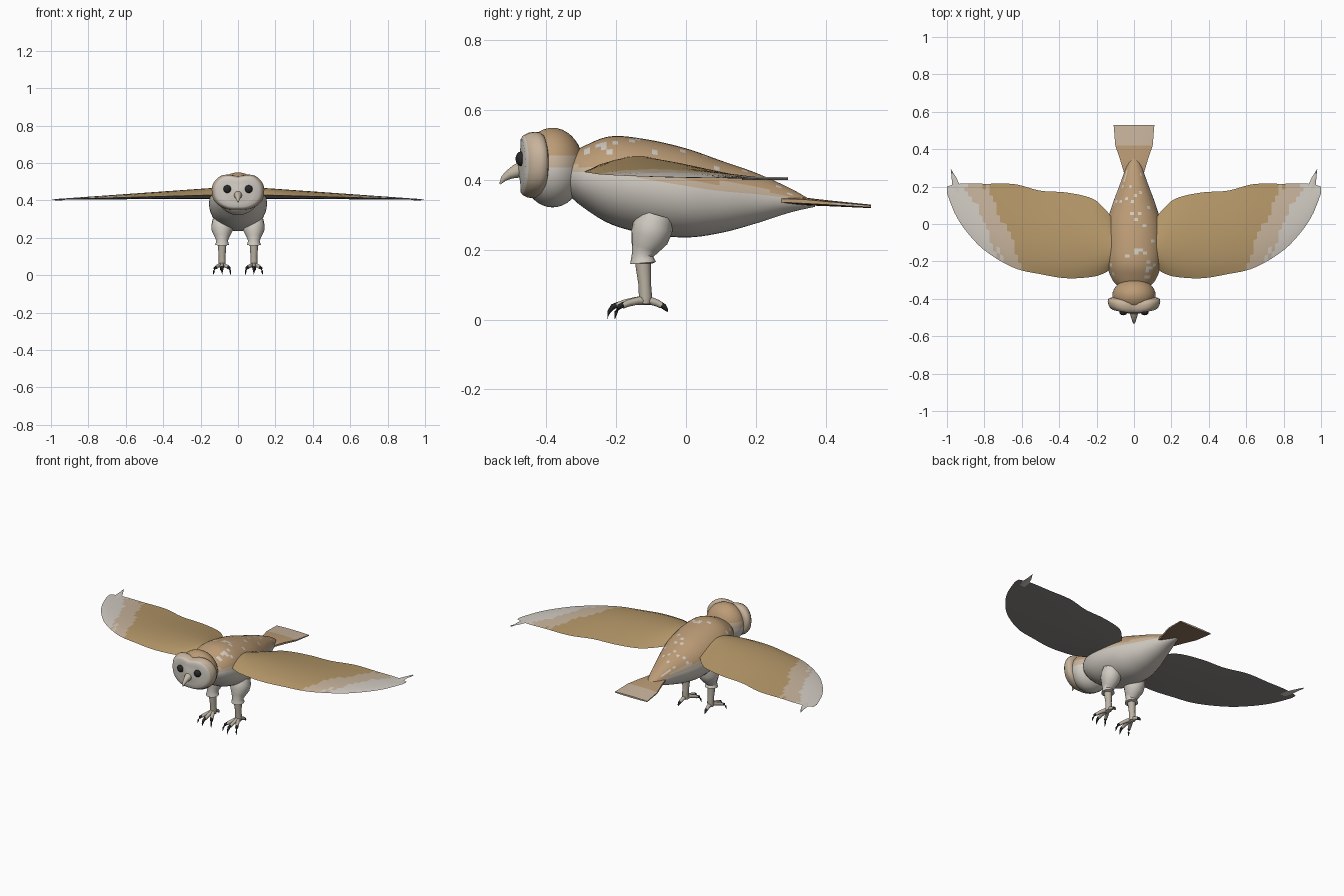
import bpy, bmesh, math, random
from mathutils import Vector

if "Cube" in bpy.data.objects:
    bpy.data.objects.remove(bpy.data.objects["Cube"])

random.seed(4)
COL = {"tan": (.50, .33, .18), "tan_mid": (.57, .45, .33), "cream": (.64, .60, .54),
       "gold": (.46, .31, .14), "grey": (.26, .25, .24), "horn": (.55, .48, .38),
       "black": (.02, .02, .02), "brown": (.28, .18, .11), "leg": (.50, .45, .37)}
MAT = {}
for key, c in COL.items():
    MAT[key] = bpy.data.materials.new(key)
    MAT[key].diffuse_color = (*c, 1)


def curve(table, t):
    """Smooth interpolation of rows (t, a, b, ...)."""
    n = len(table)
    i = max(0, min(n - 2, sum(r[0] <= t for r in table) - 1))
    r0, r1 = table[i], table[i + 1]
    p, q = table[max(i - 1, 0)], table[min(i + 2, n - 1)]
    h = r1[0] - r0[0]
    u = (t - r0[0]) / h
    out = []
    for k in range(1, len(r0)):
        m0 = (r1[k] - p[k]) / (r1[0] - p[0]) * h
        m1 = (q[k] - r0[k]) / (q[0] - r0[0]) * h
        out.append((2*u**3 - 3*u*u + 1) * r0[k] + (u**3 - 2*u*u + u) * m0
                   + (3*u*u - 2*u**3) * r1[k] + (u**3 - u*u) * m1)
    return out


def loft(name, rings, paint, mirror=False, angle=50):
    """Skin closed rings, cap the ends; paint is a colour or a function of a face."""
    bm = bmesh.new()
    vs = [[bm.verts.new(p) for p in ring] for ring in rings]
    n = len(vs[0])
    for a, b in zip(vs, vs[1:]):
        for j in range(n):
            bm.faces.new((a[j], a[(j + 1) % n], b[(j + 1) % n], b[j]))
    bm.faces.new(vs[0])
    bm.faces.new(vs[-1])
    return finish(name, bm, paint, mirror, angle)


def finish(name, bm, paint, mirror=False, angle=50):
    bmesh.ops.recalc_face_normals(bm, faces=bm.faces)
    bm.normal_update()
    used = []
    for f in bm.faces:
        key = paint(f.calc_center_median(), f.normal) if callable(paint) else paint
        if key not in used:
            used.append(key)
        f.material_index = used.index(key)
    me = bpy.data.meshes.new(name)
    bm.to_mesh(me)
    bm.free()
    for key in used:
        me.materials.append(MAT[key])
    ob = bpy.data.objects.new(name, me)
    bpy.context.collection.objects.link(ob)
    bpy.context.view_layer.objects.active = ob
    ob.select_set(True)
    bpy.ops.object.shade_smooth_by_angle(angle=math.radians(angle))
    ob.select_set(False)
    if mirror:
        ob.modifiers.new("mirror", 'MIRROR').use_clip = False
    return ob


def tube(name, path, paint, mirror=False, sides=12):
    """Round tube through rows (x, y, z, radius)."""
    pts = [Vector(p[:3]) for p in path]
    rings = []
    for i, p in enumerate(pts):
        d = (pts[min(i + 1, len(pts) - 1)] - pts[max(i - 1, 0)]).normalized()
        s = d.cross(Vector((0, 0, 1) if abs(d.z) < .9 else (0, 1, 0))).normalized()
        w = d.cross(s)
        rings.append([p + path[i][3] * (s * math.cos(a) + w * math.sin(a))
                      for a in (2 * math.pi * k / sides for k in range(sides))])
    return loft(name, rings, paint, mirror)


def ball(name, loc, size, paint, mirror=False):
    bm = bmesh.new()
    bmesh.ops.create_uvsphere(bm, u_segments=32, v_segments=20, radius=1)
    for v in bm.verts:
        v.co = Vector([l + s * c for l, s, c in zip(loc, size, v.co)])
    return finish(name, bm, paint, mirror)


# Body: (y, top z, bottom z, half width)
BODY = [(-.34, .47, .36, .08), (-.30, .493, .325, .115), (-.22, .524, .275, .145), (-.12, .517, .247, .155),
        (0, .49, .235, .145), (.1, .455, .248, .117), (.2, .42, .275, .08), (.3, .375, .307, .043),
        (.37, .335, .323, .01)]
rings = []
for i in range(45):
    y = -.34 + .71 * i / 44
    zt, zb, w = curve(BODY, y)
    rings.append([(w * math.cos(a), y, (zt + zb) / 2 + (zt - zb) / 2 * math.sin(a))
                  for a in (2 * math.pi * k / 40 for k in range(40))])


def body_paint(c, n):
    if n.z > .4:
        return "cream" if random.random() < .05 else "tan"
    return "tan_mid" if n.z > .15 else "cream"


loft("body", rings, body_paint)

# Head and heart-shaped facial disc
ball("head", (0, -.382, .435), (.116, .09, .114),
     lambda c, n: "tan" if c.z > .47 else "tan_mid" if c.z > .435 else "cream")

HEART = [(-90, .092), (-70, .098), (-45, .113), (-20, .133), (0, .14), (20, .142), (45, .129),
         (65, .107), (80, .093), (90, .088)]
rings = []
for s, y in [(.75, -.405), (.9, -.412), (.98, -.422), (1, -.437), (.97, -.455), (.9, -.468),
             (.8, -.474), (.6, -.474), (.35, -.477), (.05, -.482)]:
    ring = []
    for k in range(48):
        a = 2 * math.pi * k / 48
        r = s * curve(HEART, math.degrees(math.asin(math.sin(a))))[0]
        x = r * math.cos(a)
        ring.append((x, y + 1.1 * x * x, .440 + r * math.sin(a)))
    rings.append(ring)
loft("facial_disc", rings, lambda c, n: "cream" if n.y < -.75 else "tan_mid")
ball("eyes", (.057, -.472, .46), (.021, .016, .021), "black", True)
tube("beak", [(0, -.455, .435, .024), (0, -.485, .425, .02), (0, -.505, .416, .014),
              (0, -.522, .404, .009), (0, -.533, .388, .002)], "horn")

# Wings: (x, leading edge y, trailing edge y)
WING = [(.09, -.19, -.02), (.12, -.235, .035), (.16, -.263, .085), (.22, -.282, .135), (.36, -.29, .168),
        (.5, -.268, .178), (.64, -.235, .213), (.8, -.14, .215), (.9, -.035, .217),
        (.96, .06, .212), (1.0, .165, .2)]
rings = []
for i in range(49):
    x = .09 + .91 * i / 48
    le, te = curve(WING, x)
    k = 1.02 - x
    ring = []
    for side in (1, -1):
        for j in range(12):
            t = j / 12 if side > 0 else 1 - j / 12
            base = .404 + k * (.028 * (1 - t) + .008 * t)
            bulge = .05 * k * math.sin(math.pi * t ** .75) if side > 0 else -.012 * k * math.sin(math.pi * t)
            ring.append((x, le + (te - le) * t, base + bulge))
    rings.append(ring)


def wing_paint(c, n):
    if n.z < 0:
        return "grey"
    d = c.x - .45 * c.y + random.uniform(-.02, .02)
    return "cream" if d > .80 else "tan_mid" if d > .70 else "gold"


loft("wings", rings, wing_paint, True)

# Single long feather at each wing tip
loft("wing_tip_feathers", [[(x - w, y, .404), (x, y, .408), (x + w, y, .404), (x, y, .400)]
                           for x, y, w in [(.94, .16, .018), (.953, .21, .02), (.963, .25, .012), (.979, .292, .001)]],
     "cream", True)

# Tail fan: (y, half width, centre z, half thickness)
rings = []
for y, w, z, h in [(.255, .045, .342, .004), (.27, .052, .341, .010), (.34, .073, .338, .011),
                   (.42, .100, .332, .008), (.53, .109, .324, .005)]:
    xs = [w * (2 * k / 8 - 1) for k in range(9)]
    rings.append([(x, y, z + h * (1 - .5 * (x / w) ** 2)) for x in xs]
                 + [(x, y, z - h * (1 - .5 * (x / w) ** 2)) for x in reversed(xs)])
loft("tail", rings, lambda c, n: "brown" if n.z < 0 else "tan_mid" if c.y > .42 else "tan")

# Legs: feathered thigh with a flared cuff, shank, toes and claws
tube("thighs", [(.085, -.085, .30, .05), (.085, -.095, .265, .058), (.085, -.105, .235, .055),
                (.085, -.118, .205, .040), (.085, -.124, .185, .031), (.085, -.124, .172, .034),
                (.085, -.123, .162, .037), (.085, -.123, .160, .026)], "cream", True, 16)
tube("shanks", [(.085, -.122, .19, .023), (.085, -.122, .15, .022), (.085, -.118, .10, .018),
                (.085, -.116, .065, .019), (.085, -.117, .045, .017)], "leg", True)
for i, (dx, dy) in enumerate([(-.036, -.068), (0, -.085), (.036, -.068), (.004, .05)]):
    def at(f, z, r):
        return (.085 + dx * f, -.117 + dy * f, z, r)
    tube(f"toe_{i + 1}", [at(0, .055, .014), at(.35, .053, .011), at(.7, .047, .010), at(.95, .040, .009)],
         "leg", True, 8)
    lo = .0 if i < 3 else .02
    tube(f"claw_{i + 1}", [at(.9, .043, .008), at(1.08, .037, .008), at(1.22, .022 + lo * .3, .005),
                           at(1.28, lo + .002, .001)], "black", True, 8)

for m in bpy.data.materials:
    if m.users and not m.is_grease_pencil:
        m.use_nodes = True
        m.node_tree.nodes["Principled BSDF"].inputs["Base Color"].default_value = m.diffuse_color
